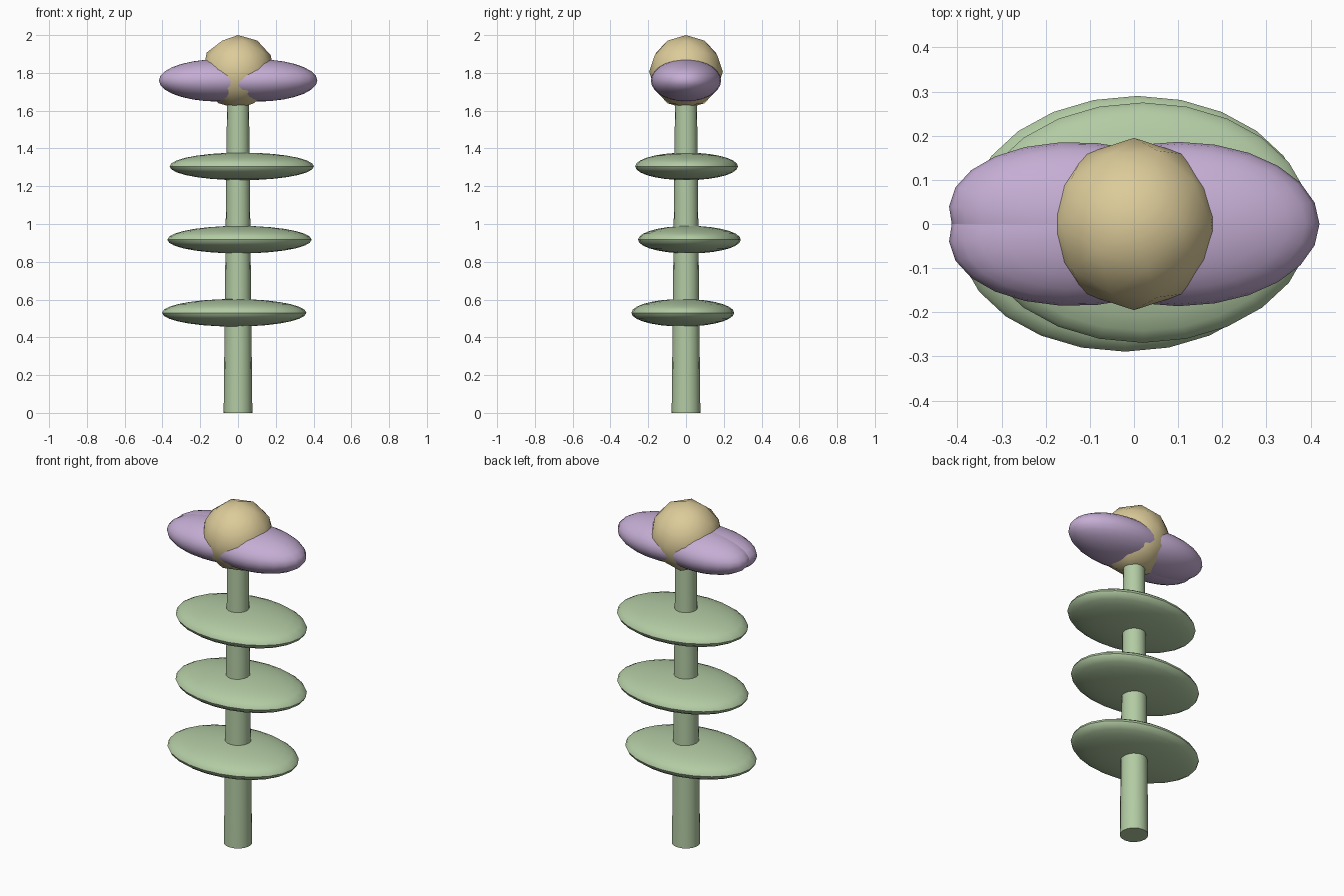
import bpy
from math import radians

if "Cube" in bpy.data.objects:
    bpy.data.objects.remove(bpy.data.objects["Cube"])


def material(name, rgb):
    m = bpy.data.materials.new(name)
    m.diffuse_color = (*rgb, 1)
    m.use_nodes = True
    m.node_tree.nodes["Principled BSDF"].inputs["Base Color"].default_value = m.diffuse_color
    return m


GREEN = material("leaf_green", (0.45, 0.60, 0.37))
PURPLE = material("petal_purple", (0.56, 0.42, 0.66))
GOLD = material("centre_gold", (0.72, 0.60, 0.32))


def finish(name, mat, scale=(1, 1, 1), smooth=True):
    ob = bpy.context.object
    ob.name = name
    ob.scale = scale
    ob.data.materials.append(mat)
    bpy.ops.object.transform_apply(location=False, rotation=True, scale=True)
    if smooth:
        bpy.ops.object.shade_smooth_by_angle(angle=radians(45))
    return ob


def ellipsoid(name, mat, loc, scale, yaw=0.0):
    bpy.ops.mesh.primitive_uv_sphere_add(
        segments=24, ring_count=14, radius=1, location=loc,
        rotation=(0, 0, radians(yaw)))
    return finish(name, mat, scale)


# Tapered stem
bpy.ops.mesh.primitive_cone_add(vertices=16, radius1=0.076, radius2=0.058,
                                depth=1.66, location=(0, 0, 0.83))
finish("stem", GREEN)

# Three flat leaves threaded on the stem, each slightly off centre
for i, (x, y, z) in enumerate([(-0.02, -0.017, 0.53),
                               (0.008, 0.018, 0.917),
                               (0.02, 0.003, 1.305)]):
    ellipsoid(f"leaf_{i + 1}", GREEN, (x, y, z), (0.382, 0.272, 0.073))

# Petals: one to the right, two slightly splayed to the left
ellipsoid("petal_right", PURPLE, (0.10, 0, 1.76), (0.32, 0.186, 0.112))
for side, s in (("front", 1), ("back", -1)):
    ellipsoid(f"petal_left_{side}", PURPLE, (-0.10, -0.012 * s, 1.76),
              (0.32, 0.172, 0.112), yaw=5 * s)

# Faceted flower centre
bpy.ops.mesh.primitive_ico_sphere_add(subdivisions=2, radius=0.195,
                                      location=(0, 0, 1.805))
finish("flower_centre", GOLD)
